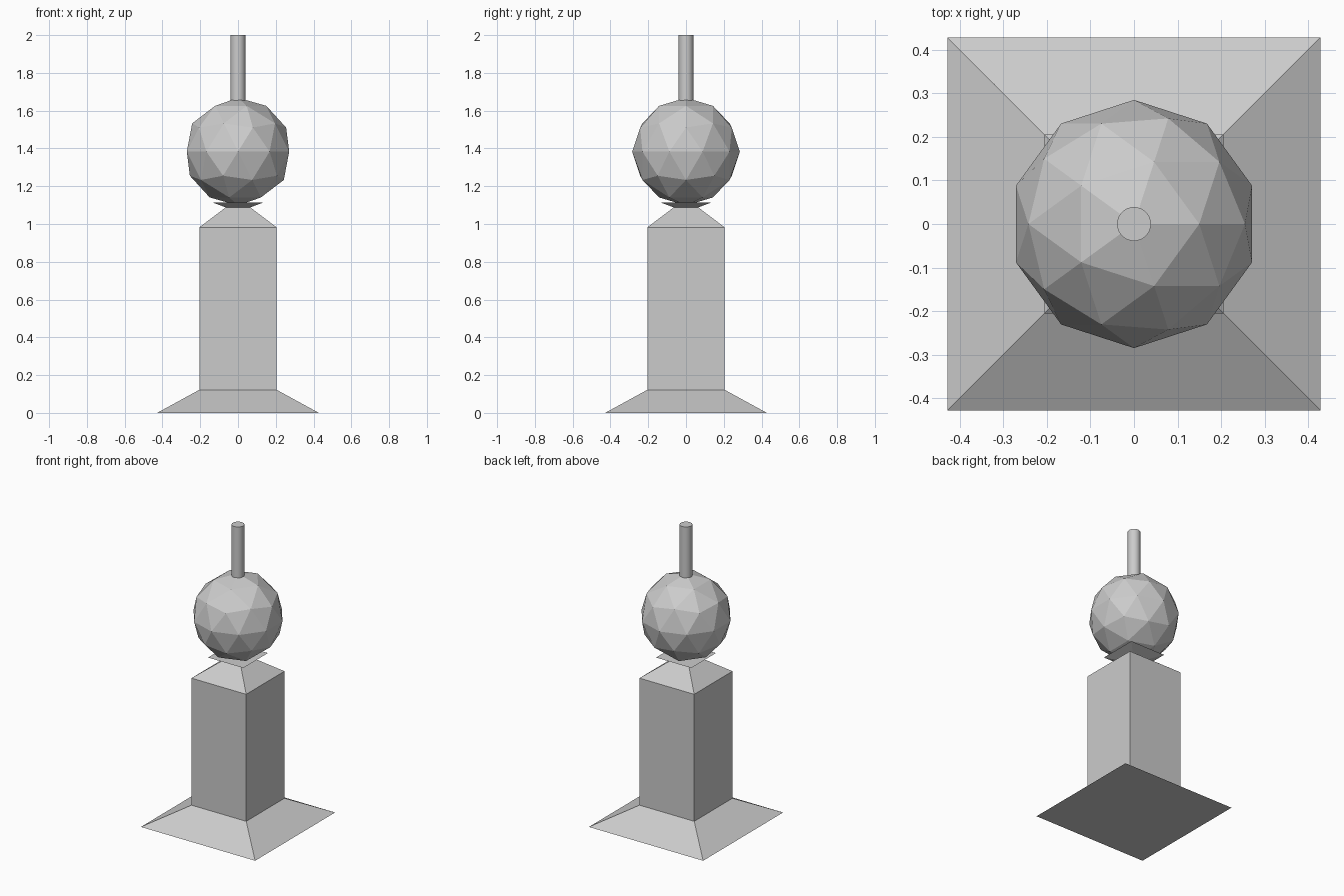
import bpy, bmesh

if "Cube" in bpy.data.objects:
    bpy.data.objects.remove(bpy.data.objects["Cube"])

# Square pedestal: half-widths and heights lofted upward
profile = [(0.428, 0), (0.205, 0.122), (0.205, 0.982), (0.065, 1.088), (0.132, 1.113)]
bm = bmesh.new()
rings = [[bm.verts.new((sx * w, sy * w, z)) for sx, sy in ((-1, -1), (1, -1), (1, 1), (-1, 1))]
         for w, z in profile]
for lower, upper in zip(rings, rings[1:]):
    for i in range(4):
        j = (i + 1) % 4
        bm.faces.new((lower[i], lower[j], upper[j], upper[i]))
bm.faces.new(rings[0][::-1])
bm.faces.new(rings[-1])
mesh = bpy.data.meshes.new("pedestal")
bm.to_mesh(mesh)
bm.free()
bpy.context.collection.objects.link(bpy.data.objects.new("pedestal", mesh))

# Faceted ball
bpy.ops.mesh.primitive_ico_sphere_add(subdivisions=2, radius=0.285, location=(0, 0, 1.383))
bpy.context.object.name = "ball"

# Round rod on top
bpy.ops.mesh.primitive_cylinder_add(vertices=32, radius=0.039, depth=0.36, location=(0, 0, 1.82))
bpy.context.object.name = "top_rod"
bpy.ops.object.shade_smooth_by_angle()
